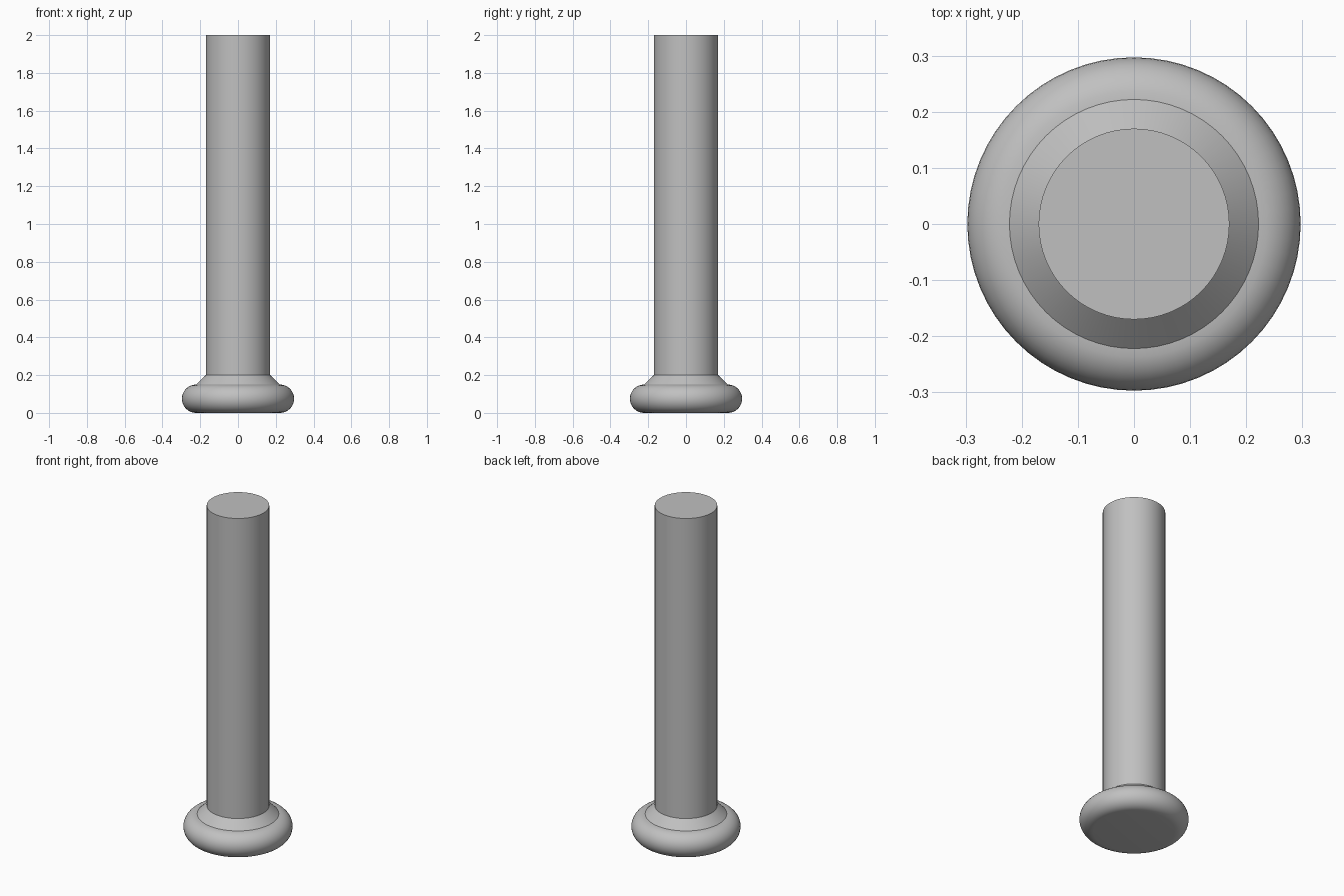
import bpy, bmesh, math

cube = bpy.data.objects.get("Cube")
if cube:
    bpy.data.objects.remove(cube, do_unlink=True)

SIDES = 64
ARC_STEPS = 16

grey = bpy.data.materials.new("plain grey")
grey.use_nodes = True
colour = (0.53, 0.53, 0.53, 1)
grey.diffuse_color = colour
grey.node_tree.nodes["Principled BSDF"].inputs["Base Color"].default_value = colour

# Profile: rounded foot, then sloped collar, then straight shaft
foot_radius, bulge = 0.222, 0.075
profile = []
for i in range(ARC_STEPS + 1):
    a = -math.pi / 2 + math.pi * i / ARC_STEPS
    profile.append((foot_radius + bulge * math.cos(a), bulge + bulge * math.sin(a)))
profile += [(0.17, 0.2), (0.17, 2.0)]

# Revolve the profile into rings and join them
bm = bmesh.new()
rings = []
for r, z in profile:
    rings.append([bm.verts.new((r * math.cos(t), r * math.sin(t), z))
                  for t in (math.tau * k / SIDES for k in range(SIDES))])
for low, high in zip(rings, rings[1:]):
    for k in range(SIDES):
        n = (k + 1) % SIDES
        bm.faces.new((low[k], low[n], high[n], high[k]))

# Flat underside and flat top
bm.faces.new(rings[0][::-1])
bm.faces.new(rings[-1])

mesh = bpy.data.meshes.new("round_post")
bm.to_mesh(mesh)
bm.free()
mesh.materials.append(grey)
post = bpy.data.objects.new("round_post", mesh)
bpy.context.collection.objects.link(post)

# Smooth the curves but keep the rims sharp
bpy.ops.object.select_all(action="DESELECT")
post.select_set(True)
bpy.context.view_layer.objects.active = post
bpy.ops.object.shade_smooth_by_angle(angle=math.radians(30))
